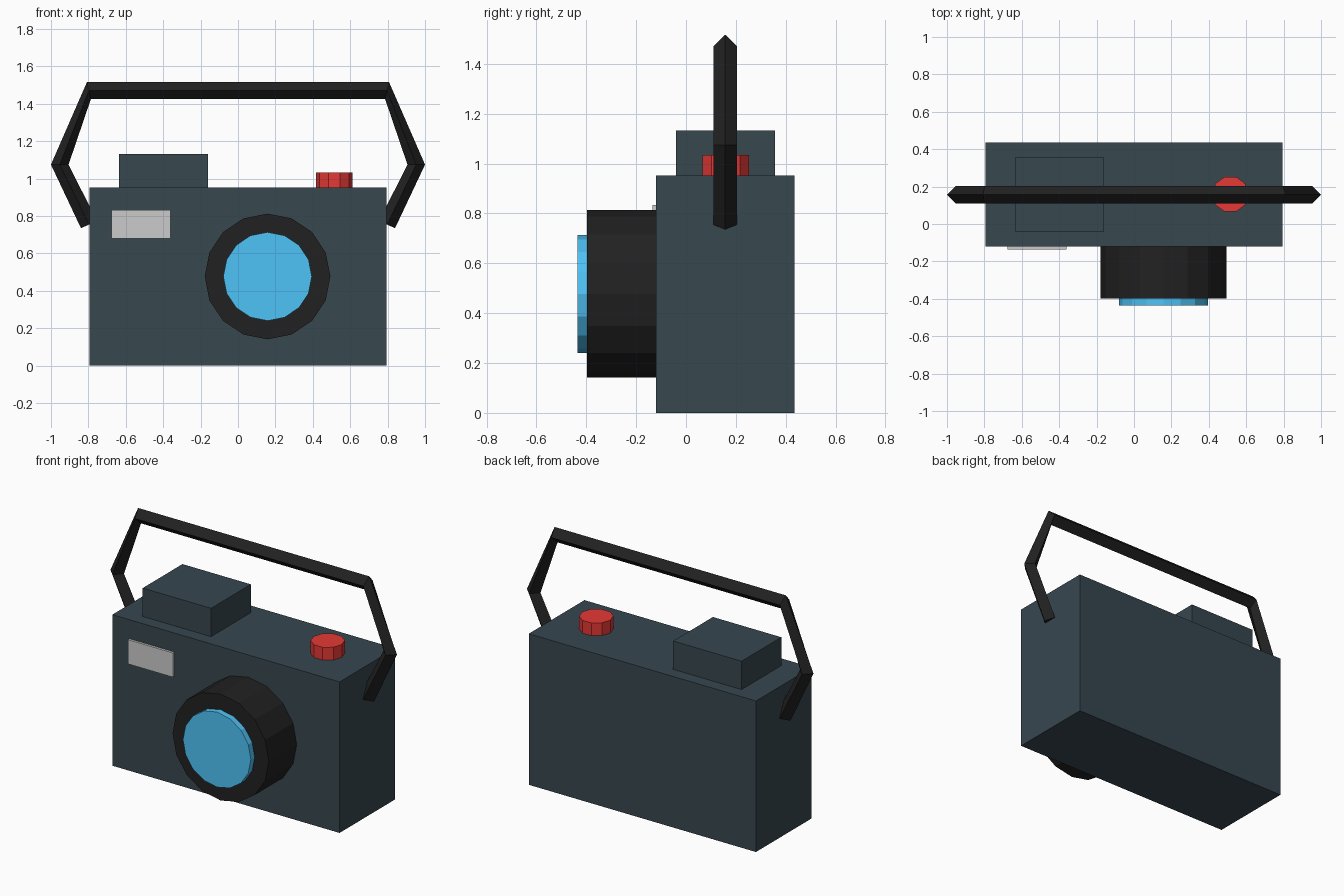
import bpy, bmesh, math
from mathutils import Vector, Matrix

if "Cube" in bpy.data.objects:
    bpy.data.objects.remove(bpy.data.objects["Cube"])

MID_Y = 0.157  # centre of the body depth


def material(name, hex_code):
    rgb = [int(hex_code[i:i + 2], 16) / 255 for i in (0, 2, 4)]
    lin = [c / 12.92 if c <= 0.04045 else ((c + 0.055) / 1.055) ** 2.4 for c in rgb]
    m = bpy.data.materials.new(name)
    m.diffuse_color = (*lin, 1)
    m.use_nodes = True
    m.node_tree.nodes["Principled BSDF"].inputs["Base Color"].default_value = m.diffuse_color
    return m


def finish(name, bm, mat):
    bmesh.ops.recalc_face_normals(bm, faces=bm.faces)
    me = bpy.data.meshes.new(name)
    bm.to_mesh(me)
    bm.free()
    me.materials.append(mat)
    ob = bpy.data.objects.new(name, me)
    bpy.context.collection.objects.link(ob)
    return ob


def box(name, lo, hi, mat):
    lo, hi = Vector(lo), Vector(hi)
    bm = bmesh.new()
    bmesh.ops.create_cube(bm, size=1)
    bmesh.ops.scale(bm, vec=hi - lo, verts=bm.verts)
    bmesh.ops.translate(bm, vec=(lo + hi) / 2, verts=bm.verts)
    return finish(name, bm, mat)


def cylinder(name, centre, radius, depth, sides, mat, along_y=False):
    # first vertex is placed on the +x axis
    bm = bmesh.new()
    ring = [bm.verts.new((radius * math.cos(2 * math.pi * i / sides),
                          radius * math.sin(2 * math.pi * i / sides), -depth / 2))
            for i in range(sides)]
    base = bm.faces.new(ring)
    ext = bmesh.ops.extrude_face_region(bm, geom=[base], use_keep_orig=True)
    top = [v for v in ext["geom"] if isinstance(v, bmesh.types.BMVert)]
    bmesh.ops.translate(bm, vec=(0, 0, depth), verts=top)
    rot = Matrix.Rotation(math.pi / 2, 4, 'X') if along_y else Matrix()
    bmesh.ops.transform(bm, matrix=Matrix.Translation(centre) @ rot, verts=bm.verts)
    return finish(name, bm, mat)


def diamond_tube(name, points, radius, mat):
    # four-sided tube through points lying in an xz plane
    pts = [Vector(p) for p in points]
    side = Vector((0, 1, 0))
    bm = bmesh.new()
    rings = []
    for i, p in enumerate(pts):
        tangent = (pts[min(i + 1, len(pts) - 1)] - pts[max(i - 1, 0)]).normalized()
        out = tangent.cross(side)
        rings.append([bm.verts.new(p + d * radius) for d in (out, side, -out, -side)])
    for a, b in zip(rings, rings[1:]):
        for k in range(4):
            n = (k + 1) % 4
            bm.faces.new((a[k], a[n], b[n], b[k]))
    bm.faces.new(rings[0])
    bm.faces.new(rings[-1])
    return finish(name, bm, mat)


slate = material("slate", "37474f")
black = material("black", "212121")
blue = material("glass_blue", "4fc3f7")
red = material("red", "e53935")
silver = material("silver", "bdbdbd")

# Body and viewfinder housing
box("body", (-0.793, -0.12, 0), (0.793, 0.435, 0.953), slate)
box("viewfinder", (-0.637, -0.04, 0.953), (-0.16, 0.356, 1.132), slate)

# Flash window
box("flash", (-0.675, -0.135, 0.68), (-0.36, -0.11, 0.833), silver)

# Lens barrel and glass
cylinder("lens_barrel", (0.158, -0.255, 0.477), 0.336, 0.286, 16, black, True)
cylinder("lens_glass", (0.158, -0.406, 0.477), 0.237, 0.06, 16, blue, True)

# Shutter button
cylinder("shutter_button", (0.515, MID_Y + 0.002, 0.993), 0.098, 0.082, 10, red)

# Carrying strap
half = [(0.797, 0.755), (0.953, 1.075), (0.797, 1.471)]
path = [(-x, MID_Y, z) for x, z in half] + [(x, MID_Y, z) for x, z in reversed(half)]
diamond_tube("strap", path, 0.047, black)
